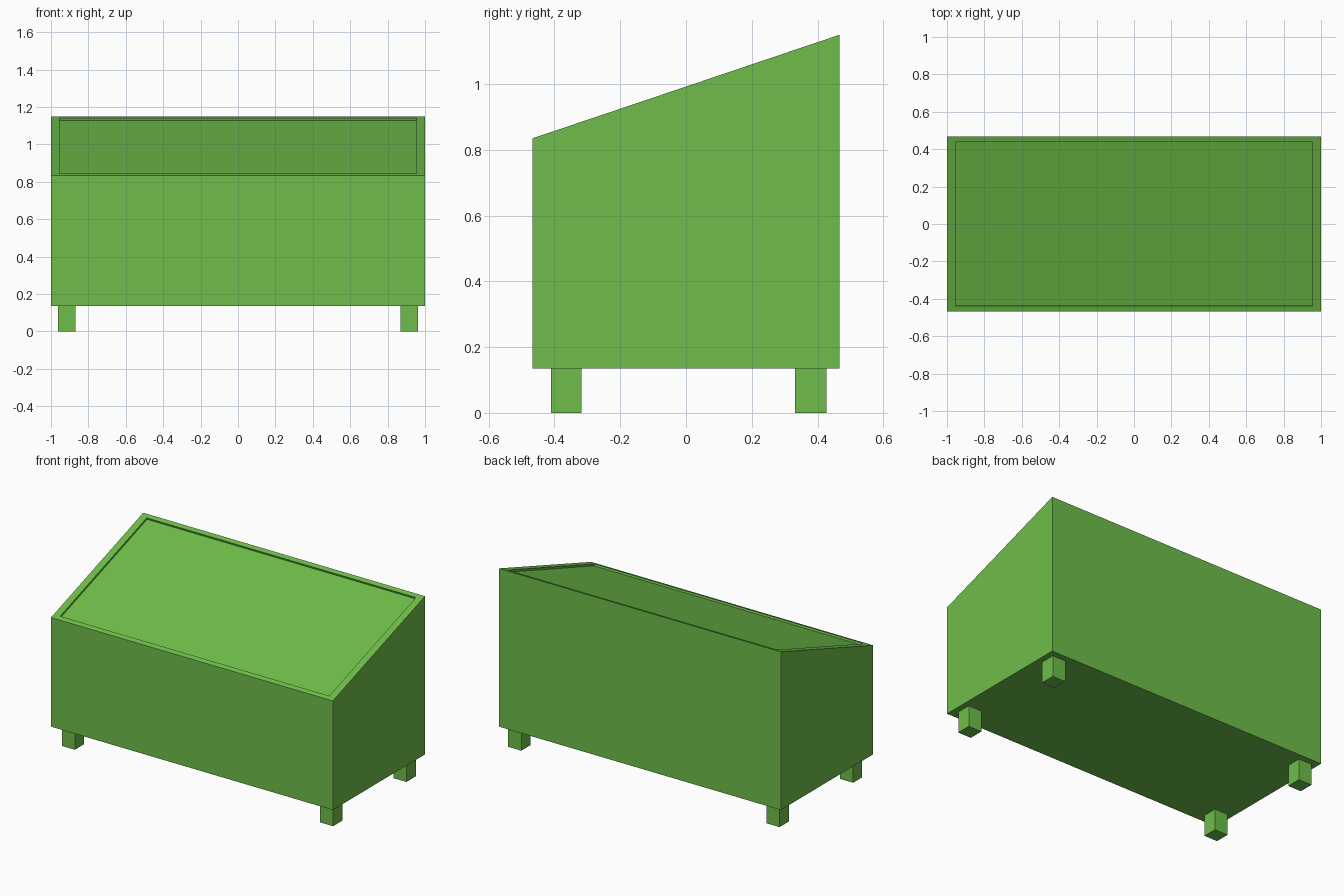
import bpy, bmesh
from mathutils import Vector

if "Cube" in bpy.data.objects:
    bpy.data.objects.remove(bpy.data.objects["Cube"])

green = bpy.data.materials.new("leaf green")
green.diffuse_color = (0.156, 0.51, 0.068, 1)
green.use_nodes = True
green.node_tree.nodes["Principled BSDF"].inputs["Base Color"].default_value = green.diffuse_color

W, D = 1.0, 0.467                        # half width, half depth
Z0, Z_FRONT, Z_BACK = 0.135, 0.835, 1.15


def box(name, x0, x1, y0, y1, z0, z1):
    bpy.ops.mesh.primitive_cube_add(size=1)
    o = bpy.context.object
    o.name = name
    for v in o.data.vertices:
        v.co = (x1 if v.co.x > 0 else x0,
                y1 if v.co.y > 0 else y0,
                z1 if v.co.z > 0 else z0)
    o.data.materials.append(green)
    return o


# chest body: box with a sloped top
body = box("chest_body", -W, W, -D, D, Z0, Z_FRONT)
for v in body.data.vertices:
    if v.co.z > 0.5 and v.co.y > 0:
        v.co.z = Z_BACK

# sloped lid panel, slightly recessed inside a narrow rim
bm = bmesh.new()
bm.from_mesh(body.data)
bm.faces.ensure_lookup_table()
lid = max(bm.faces, key=lambda f: f.calc_center_median().z)
bmesh.ops.inset_region(bm, faces=[lid], thickness=0.03, use_even_offset=True)
bm.normal_update()
normal = lid.normal.copy()
for v in lid.verts:
    v.co.x = 0.955 if v.co.x > 0 else -0.955
recessed = bmesh.ops.extrude_discrete_faces(bm, faces=[lid])["faces"][0]
for v in recessed.verts:
    v.co -= normal * 0.012
bm.to_mesh(body.data)
bm.free()

# four short legs
for side, s in (("left", -1), ("right", 1)):
    xs = sorted((s * 0.87, s * 0.963))
    box("front_leg_" + side, *xs, -0.411, -0.318, 0, Z0)
    box("back_leg_" + side, *xs, 0.332, 0.427, 0, Z0)
